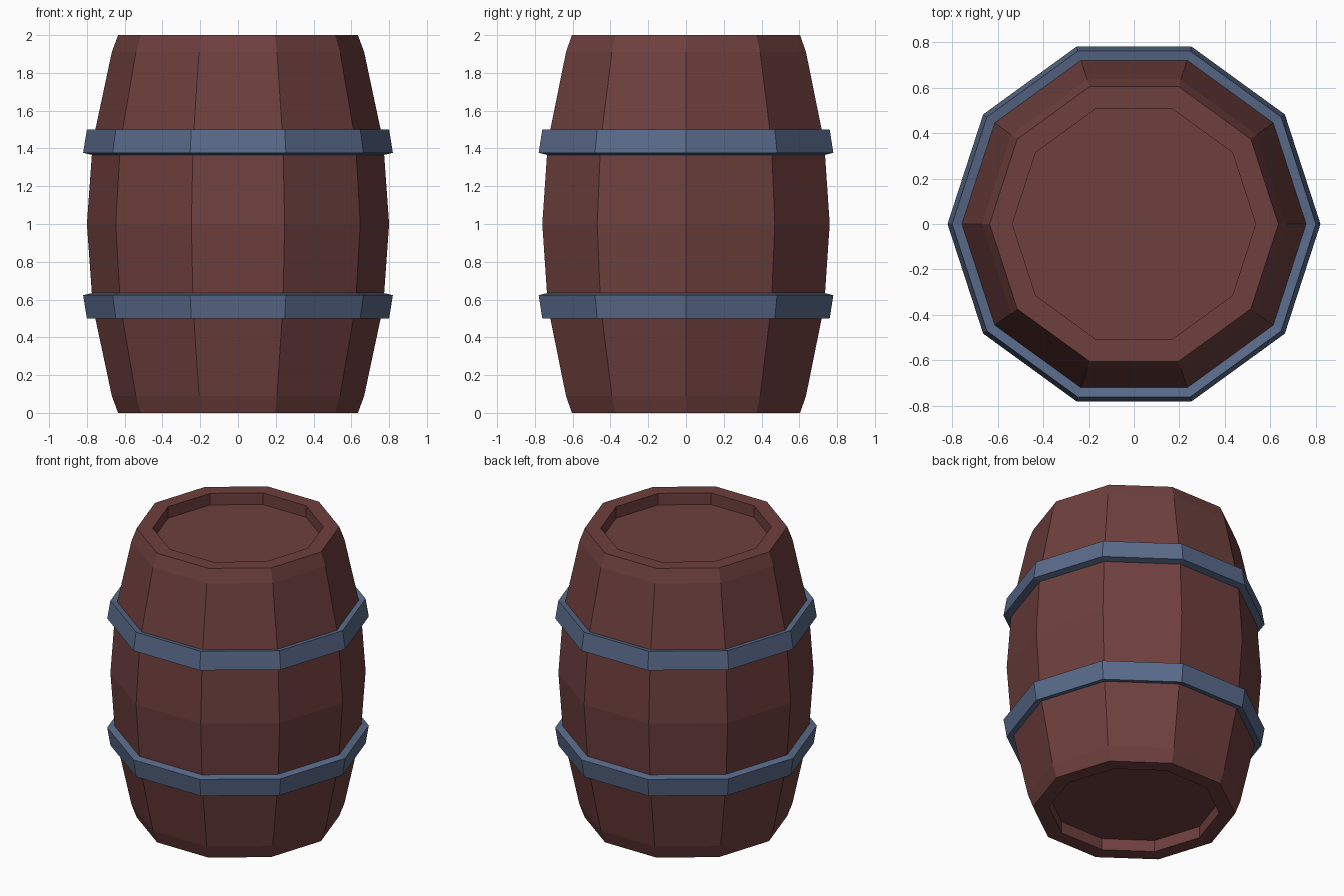
import bpy, bmesh
from math import cos, sin, pi

if "Cube" in bpy.data.objects:
    bpy.data.objects.remove(bpy.data.objects["Cube"])

SIDES = 10


def material(name, rgb):
    m = bpy.data.materials.new(name)
    m.diffuse_color = (*rgb, 1)
    m.use_nodes = True
    m.node_tree.nodes["Principled BSDF"].inputs["Base Color"].default_value = m.diffuse_color
    return m


def lathe(name, profile, mat, closed):
    """Spin (radius, z) points into a ten-sided shell; cap the ends if open."""
    bm = bmesh.new()
    rings = [[bm.verts.new((r * cos(2 * pi * i / SIDES), r * sin(2 * pi * i / SIDES), z))
              for i in range(SIDES)] for r, z in profile]
    pairs = list(zip(rings, rings[1:]))
    if closed:
        pairs.append((rings[-1], rings[0]))
    else:
        bm.faces.new(rings[0])
        bm.faces.new(rings[-1])
    for a, b in pairs:
        for i in range(SIDES):
            j = (i + 1) % SIDES
            bm.faces.new((a[i], a[j], b[j], b[i]))
    bmesh.ops.recalc_face_normals(bm, faces=bm.faces)
    mesh = bpy.data.meshes.new(name)
    bm.to_mesh(mesh)
    bm.free()
    mesh.materials.append(mat)
    obj = bpy.data.objects.new(name, mesh)
    bpy.context.collection.objects.link(obj)
    return obj


wood = material("wood", (0.155, 0.051, 0.048))
iron = material("iron", (0.10, 0.145, 0.254))

# Barrel body: recessed head, rim, chamfer and bulge, mirrored about z = 1
half = [(0.535, 0.08), (0.535, 0.0), (0.635, 0.0), (0.668, 0.09), (0.769, 0.565)]
body = half + [(0.80, 1.0)] + [(r, 2 - z) for r, z in reversed(half)]
lathe("barrel_body", body, wood, closed=False)

# Hoops: tilted to follow the bulge, upper one mirrored
hoop = [(0.75, 0.51), (0.80, 0.50), (0.82, 0.623), (0.77, 0.635)]
lathe("lower_hoop", hoop, iron, closed=True)
lathe("upper_hoop", [(r, 2 - z) for r, z in hoop], iron, closed=True)
